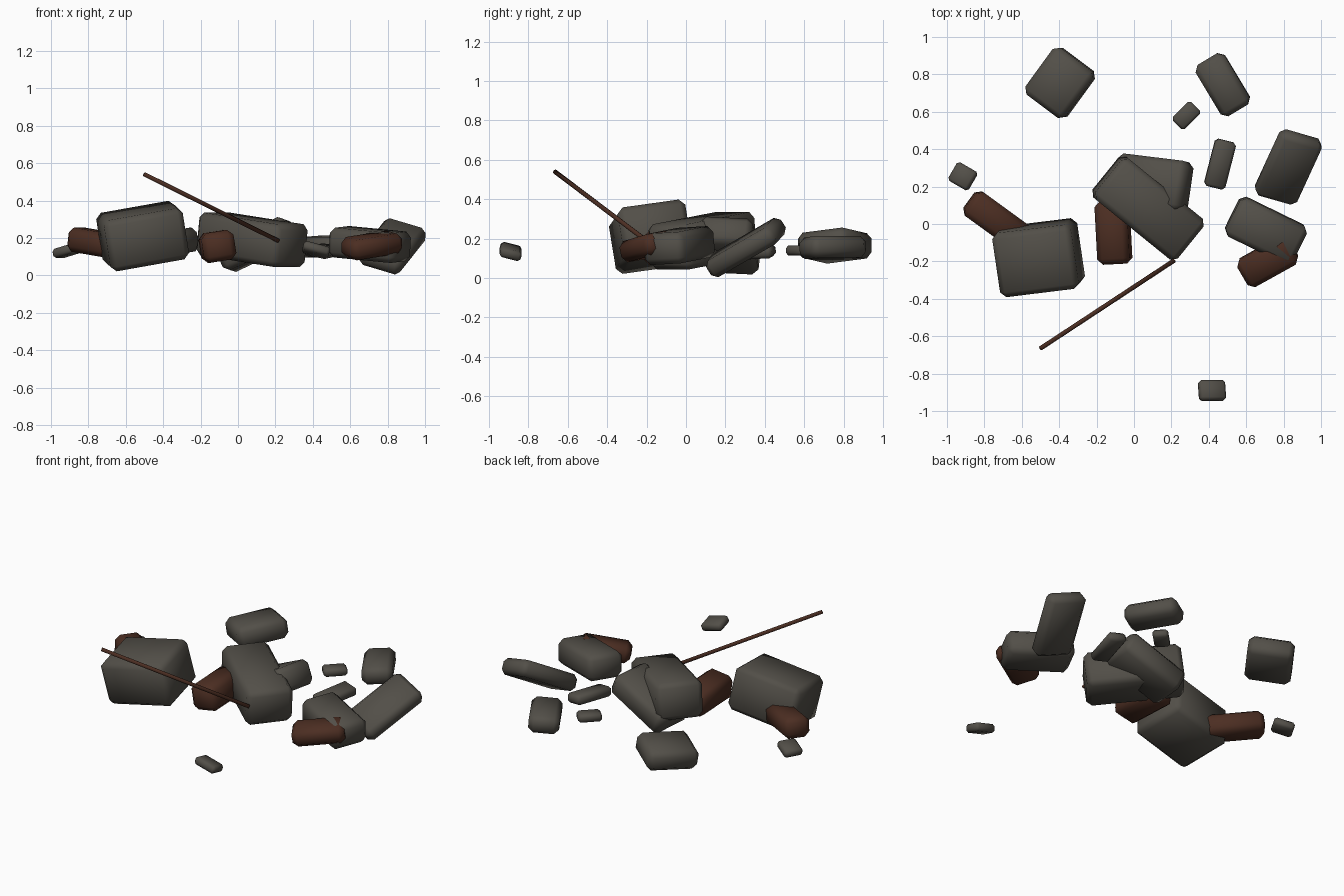
import bpy, bmesh
from math import radians
from mathutils import Vector, Euler, Matrix

cube = bpy.data.objects.get("Cube")
if cube:
    bpy.data.objects.remove(cube, do_unlink=True)


def make_material(name, rgb):
    mat = bpy.data.materials.new(name)
    mat.use_nodes = True
    mat.diffuse_color = (*rgb, 1)
    mat.node_tree.nodes["Principled BSDF"].inputs["Base Color"].default_value = (*rgb, 1)
    return mat


stone = make_material("grey stone", (0.085, 0.078, 0.065))
brick = make_material("brown brick", (0.072, 0.027, 0.016))


def finish(bm, name, mat, matrix):
    for face in bm.faces:
        face.smooth = True
    mesh = bpy.data.meshes.new(name)
    bm.to_mesh(mesh)
    bm.free()
    mesh.materials.append(mat)
    obj = bpy.data.objects.new(name, mesh)
    obj.matrix_world = matrix
    bpy.context.collection.objects.link(obj)
    return obj


def block(name, mat, centre, size, tilt):
    """Chamfered, softly shaded box; tilt is pitch, roll and yaw in degrees."""
    bm = bmesh.new()
    bmesh.ops.create_cube(bm, size=1)
    bmesh.ops.scale(bm, vec=size, verts=bm.verts)
    width = min(0.03, min(size) * 0.27)
    bmesh.ops.bevel(bm, geom=bm.edges[:], offset=width, segments=1,
                    affect='EDGES', clamp_overlap=True)
    turn = Euler([radians(a) for a in tilt]).to_matrix().to_4x4()
    finish(bm, name, mat, Matrix.Translation(centre) @ turn)


# Large fallen stones
block("large_stone", stone, (-.51, -.18, .21), (.43, .35, .28), (8, -10, 7))
block("centre_stone", stone, (.075, .085, .19), (.57, .28, .23), (0, 7, -39))
block("leaning_slab", stone, (.1, .22, .165), (.41, .27, .15), (-3, -25, -7))
block("tilted_slab", stone, (.825, .305, .155), (.24, .41, .10), (29, 16, -16))
block("left_stone", stone, (.705, -.035, .165), (.40, .23, .16), (3, 5, -26))
block("back_right_stone", stone, (-.395, .755, .165), (.31, .27, .13), (-8, -6, 54))
block("back_left_stone", stone, (.475, .745, .155), (.32, .18, .11), (4, 0, -59))

# Bricks
block("right_brick", brick, (-.735, .02, .17), (.36, .16, .13), (0, 8, -36))
block("centre_brick", brick, (-.11, -.045, .155), (.175, .34, .16), (0, -9, 3))
block("left_brick", brick, (.715, -.2, .16), (.31, .17, .11), (9, -8, 29))

# Small rubble chips
block("right_chip", stone, (-.915, .255, .13), (.125, .115, .05), (0, -15, -30))
block("front_chip", stone, (.417, -.89, .135), (.145, .11, .05), (-15, 15, 0))
block("back_chip", stone, (.28, .58, .14), (.14, .09, .05), (0, 0, 45))
block("long_chip", stone, (.46, .32, .13), (.115, .26, .06), (3, 8, -14))

# Thin rod sticking out of the rubble
tip, foot = Vector((-.5, -.665, .54)), Vector((.215, -.195, .185))
axis = tip - foot
bm = bmesh.new()
bmesh.ops.create_cone(bm, cap_ends=True, segments=8, radius1=.012,
                      radius2=.012, depth=axis.length)
rod = finish(bm, "rod", brick, Matrix.Translation((tip + foot) / 2)
             @ axis.to_track_quat('Z', 'Y').to_matrix().to_4x4())
